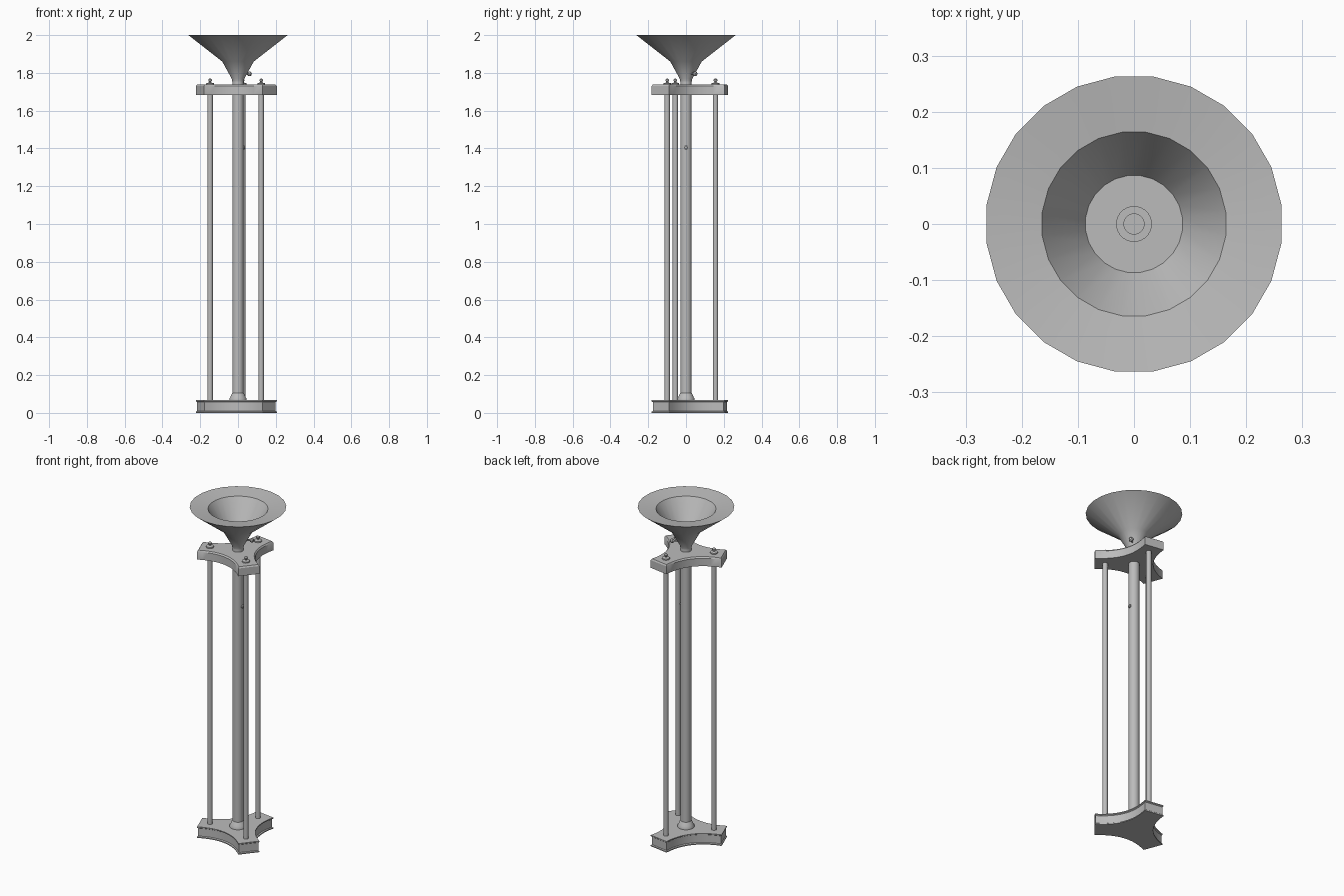
import bpy, bmesh, math
from mathutils import Vector, Matrix

cube = bpy.data.objects.get("Cube")
if cube:
    bpy.data.objects.remove(cube)

grey = bpy.data.materials.new("satin_grey")
grey.use_nodes = True
grey.diffuse_color = (0.5, 0.5, 0.5, 1)
grey.node_tree.nodes["Principled BSDF"].inputs["Base Color"].default_value = (0.5, 0.5, 0.5, 1)

ARMS = [math.radians(a) for a in (81, 201, 321)]


def finish(name, bm):
    """Turn a bmesh into a shaded object."""
    bmesh.ops.recalc_face_normals(bm, faces=bm.faces[:])
    mesh = bpy.data.meshes.new(name)
    bm.to_mesh(mesh)
    bm.free()
    mesh.materials.append(grey)
    obj = bpy.data.objects.new(name, mesh)
    bpy.context.collection.objects.link(obj)
    bpy.ops.object.select_all(action='DESELECT')
    obj.select_set(True)
    bpy.context.view_layer.objects.active = obj
    bpy.ops.object.shade_smooth_by_angle(angle=math.radians(32))
    return obj


def loft(name, rings, matrix=Matrix()):
    """Skin a stack of equal rings and cap both ends."""
    bm = bmesh.new()
    loops = [[bm.verts.new(matrix @ p) for p in ring] for ring in rings]
    for a, b in zip(loops, loops[1:]):
        for i in range(len(a)):
            j = (i + 1) % len(a)
            bm.faces.new((a[i], a[j], b[j], b[i]))
    bm.faces.new(loops[0])
    bm.faces.new(loops[-1])
    return finish(name, bm)


def lathe(name, profile, sides=24, matrix=Matrix()):
    """Revolve (radius, height) points about the local z axis."""
    turn = [2 * math.pi * (i + 0.5) / sides for i in range(sides)]
    return loft(name, [[Vector((r * math.cos(t), r * math.sin(t), z)) for t in turn]
                       for r, z in profile], matrix)


def outline(inset, z, steps=12):
    """Three-armed plate: flat arm ends joined by concave arcs."""
    reach, half, sag = 0.216 - inset, 0.06 - inset, 0.055
    pts = []
    for a in ARMS:
        b = a + math.radians(120)
        start = Vector((reach * math.cos(a) - half * math.sin(a),
                        reach * math.sin(a) + half * math.cos(a), z))
        end = Vector((reach * math.cos(b) + half * math.sin(b),
                      reach * math.sin(b) - half * math.cos(b), z))
        mid = a + math.radians(60)
        inward = Vector((-math.cos(mid), -math.sin(mid), 0))
        for i in range(steps + 1):
            t = i / steps
            pts.append(start.lerp(end, t) + inward * sag * 4 * t * (1 - t))
    return pts


def side_knob(name, angle, radius, z, profile):
    """A small turned part that points outwards."""
    place = (Matrix.Translation((radius * math.cos(angle), radius * math.sin(angle), z))
             @ Matrix.Rotation(angle, 4, 'Z') @ Matrix.Rotation(math.pi / 2, 4, 'Y'))
    lathe(name, profile, 12, place)


# Base with thin lips, and upper plate with a softened top edge
loft("base_plate", [outline(i, z) for i, z in
     ((0, 0), (0, 0.006), (0.005, 0.01), (0.005, 0.057), (0, 0.061), (0, 0.067))])
loft("upper_plate", [outline(i, z) for i, z in
     ((0, 1.683), (0, 1.73), (0.005, 1.738))])

# Central post with flared foot
lathe("central_post", [(0.03, 0.06), (0.03, 1.765)])
lathe("post_foot", [(0.046, 0.066), (0.046, 0.075), (0.04, 0.085), (0.034, 0.1), (0.03, 0.105)])

# Outer rods, each with a washer and finial above the plate
for n, a in enumerate(ARMS, 1):
    place = Matrix.Translation((0.158 * math.cos(a), 0.158 * math.sin(a), 0))
    lathe(f"rod_{n}", [(0.0145, 0.06), (0.0145, 1.69)], 16, place)
    lathe(f"finial_{n}", [(0.021, 1.736), (0.021, 1.745), (0.006, 1.749), (0.006, 1.754),
                          (0.01, 1.758), (0.01, 1.764), (0.004, 1.77)], 16, place)

# Flared shade: outside, broad rim, bowl, floor
lathe("shade", [(0.031, 1.755), (0.034, 1.77), (0.084, 1.86), (0.265, 2.0),
                (0.165, 1.987), (0.087, 1.866)])
lathe("lamp_holder", [(0.032, 1.864), (0.032, 1.872), (0.019, 1.872), (0.019, 1.88)])

# Shade knob and post switch
side_knob("shade_knob", math.radians(38), 0.045, 1.795,
          [(0.004, 0), (0.004, 0.02), (0.009, 0.022), (0.013, 0.03), (0.012, 0.037), (0.006, 0.043)])
side_knob("post_switch", 0, 0.026, 1.405, [(0.01, 0), (0.01, 0.009), (0.007, 0.012)])
